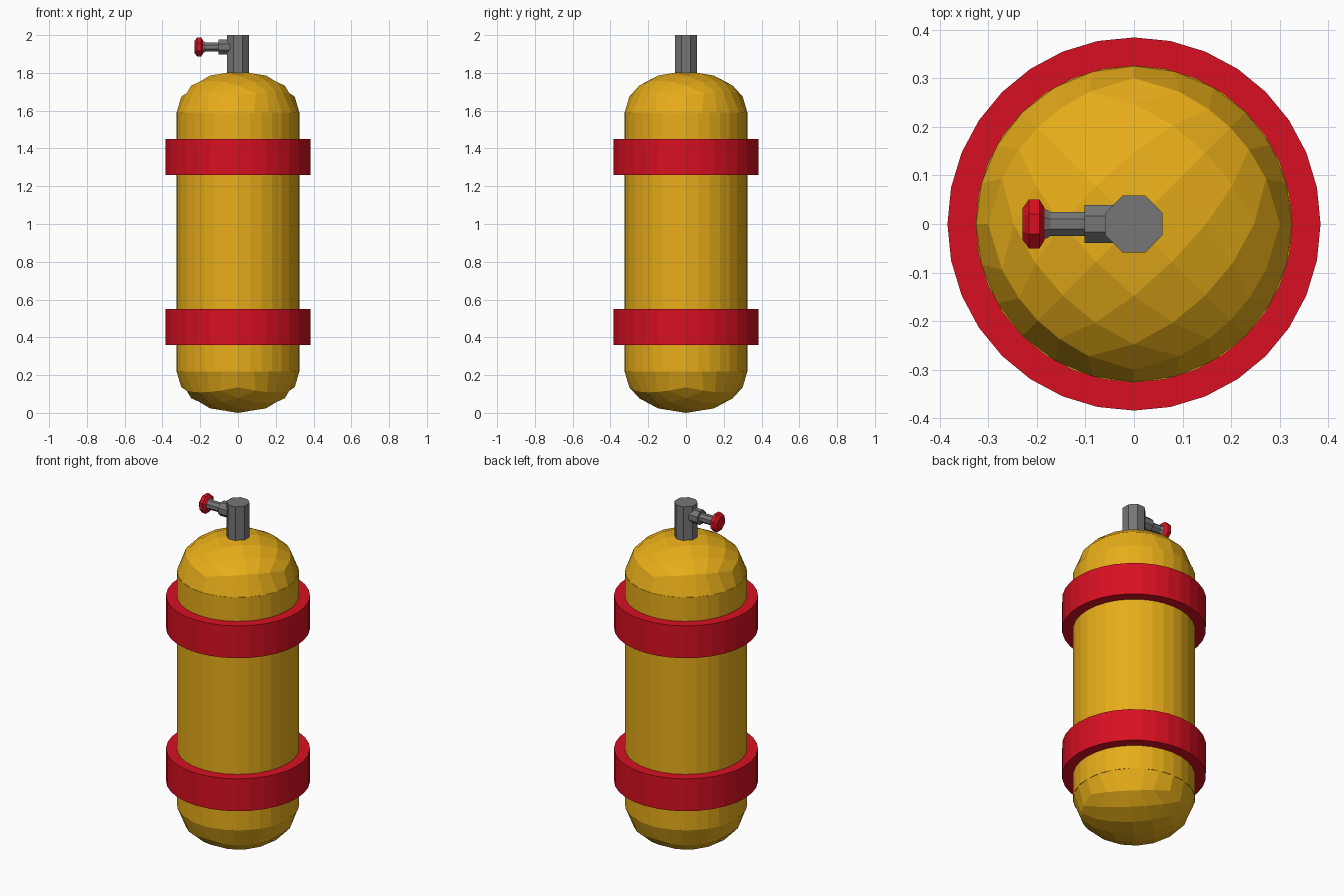
import bpy, bmesh
from math import sin, cos, tan, pi, atan, sqrt, radians
from mathutils import Matrix, Vector

if "Cube" in bpy.data.objects:
    bpy.data.objects.remove(bpy.data.objects["Cube"])


def material(name, rgb):
    m = bpy.data.materials.new(name)
    m.diffuse_color = (*rgb, 1)
    m.use_nodes = True
    m.node_tree.nodes["Principled BSDF"].inputs["Base Color"].default_value = m.diffuse_color
    return m


AMBER = material("amber_paint", (0.80, 0.42, 0.01))
RED = material("red_paint", (0.68, 0.005, 0.015))
GREY = material("grey_metal", (0.18, 0.18, 0.18))


def finish(name, bm, mat):
    bmesh.ops.recalc_face_normals(bm, faces=bm.faces)
    me = bpy.data.meshes.new(name)
    bm.to_mesh(me)
    bm.free()
    me.materials.append(mat)
    ob = bpy.data.objects.new(name, me)
    bpy.context.collection.objects.link(ob)
    return ob


def lathe(name, profile, sides, mat, turn=0.0, closed=False, matrix=None):
    """Revolve (radius, height) points around z; cap the ends unless closed."""
    bm = bmesh.new()
    rings = [[bm.verts.new((r * cos(turn + 2 * pi * i / sides),
                            r * sin(turn + 2 * pi * i / sides), z))
              for i in range(sides)] for r, z in profile]
    pairs = list(zip(rings, rings[1:]))
    if closed:
        pairs.append((rings[-1], rings[0]))
    else:
        bm.faces.new(rings[0])
        bm.faces.new(rings[-1])
    for a, b in pairs:
        for i in range(sides):
            j = (i + 1) % sides
            bm.faces.new((a[i], a[j], b[j], b[i]))
    if matrix:
        bm.transform(matrix)
    return finish(name, bm, mat)


def dome(name, z, height, radius=0.325, n=6):
    """Flattened quad-sphere cap, grid corners pointing along x and y."""
    bm = bmesh.new()
    a = atan(tan(radians(67.5)) / sqrt(2))
    turn = Matrix.Rotation(pi / 4, 3, 'Z')

    def place(d):
        return (d.x * radius, d.y * radius, z + d.z * height)

    grid = {}
    for i in range(n + 1):
        for j in range(n + 1):
            d = Vector((tan(a * (2 * i / n - 1)), tan(a * (2 * j / n - 1)), 1))
            grid[i, j] = bm.verts.new(place(turn @ d.normalized()))
    for i in range(n):
        for j in range(n):
            bm.faces.new((grid[i, j], grid[i + 1, j], grid[i + 1, j + 1], grid[i, j + 1]))
    # skirt from the grid border to the equator
    border = ([(i, 0) for i in range(n)] + [(n, j) for j in range(n)] +
              [(n - i, n) for i in range(n)] + [(0, n - j) for j in range(n)])
    count = len(border)
    base = [bm.verts.new(place(Vector((cos(t), sin(t), 0))))
            for t in (-pi / 2 + 2 * pi * k / count for k in range(count))]
    for k in range(count):
        m = (k + 1) % count
        bm.faces.new((grid[border[k]], grid[border[m]], base[m], base[k]))
    return finish(name, bm, AMBER)


# Tank body with flattened domes
lathe("tank_body", [(0.326, 0.22), (0.326, 1.59)], 32, AMBER)
dome("top_dome", 1.59, 0.22)
dome("bottom_dome", 0.22, -0.22)

# Strap bands
for name, z in (("lower_band", 0.36), ("upper_band", 1.26)):
    lathe(name, [(0.318, z), (0.384, z), (0.384, z + 0.19), (0.318, z + 0.19)],
          32, RED, closed=True)

# Valve stem
lathe("valve_stem", [(0.063, 1.78), (0.063, 2.0)], 8, GREY, pi / 8)

# Valve side arm and handwheel, revolved around an axis pointing to -x
side = Matrix.Translation((0, 0, 1.937)) @ Matrix.Rotation(-pi / 2, 4, 'Y')
lathe("valve_arm", [(0.042, 0.0), (0.042, 0.102), (0.027, 0.102), (0.027, 0.172),
                    (0.036, 0.188)], 8, GREY, pi / 8, matrix=side)
lathe("handwheel", [(0.036, 0.184), (0.055, 0.195), (0.055, 0.216), (0.036, 0.229)],
      8, RED, pi / 8, matrix=side)
